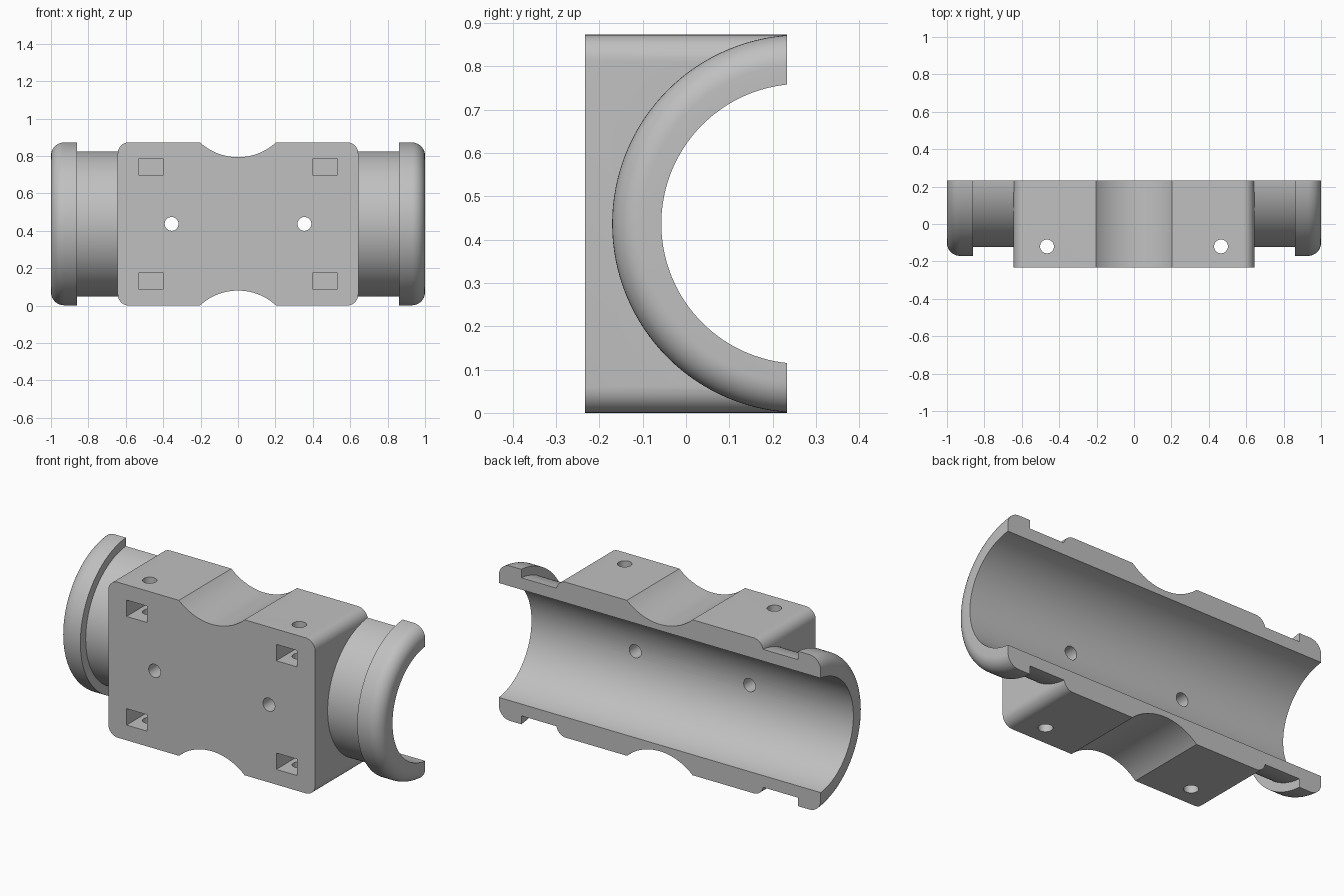
import bpy, bmesh, math
from mathutils import Matrix

cube = bpy.data.objects.get("Cube")
if cube:
    bpy.data.objects.remove(cube, do_unlink=True)

H = 0.873            # overall height
MID = H / 2          # height of the bore axis
AXIS_Y = 0.266       # depth of the bore axis
FRONT, BACK = -0.233, 0.233

grey = bpy.data.materials.new("plain_grey")
grey.use_nodes = True
colour = (0.53, 0.53, 0.53, 1)
grey.diffuse_color = colour
grey.node_tree.nodes["Principled BSDF"].inputs["Base Color"].default_value = colour


def finish(bm, name):
    bmesh.ops.recalc_face_normals(bm, faces=bm.faces[:])
    mesh = bpy.data.meshes.new(name)
    bm.to_mesh(mesh)
    bm.free()
    mesh.materials.append(grey)
    ob = bpy.data.objects.new(name, mesh)
    bpy.context.collection.objects.link(ob)
    return ob


def box(name, x0, x1, y0, y1, z0, z1):
    bm = bmesh.new()
    m = Matrix.Translation(((x0 + x1) / 2, (y0 + y1) / 2, (z0 + z1) / 2))
    bmesh.ops.create_cube(bm, size=1, matrix=m @ Matrix.Diagonal((x1 - x0, y1 - y0, z1 - z0, 1)))
    return finish(bm, name)


def cylinder(name, radius, length, centre, axis, sides):
    turn = {"x": Matrix.Rotation(math.pi / 2, 4, "Y"),
            "y": Matrix.Rotation(math.pi / 2, 4, "X"),
            "z": Matrix.Identity(4)}[axis]
    bm = bmesh.new()
    bmesh.ops.create_cone(bm, cap_ends=True, segments=sides, radius1=radius, radius2=radius,
                          depth=length, matrix=Matrix.Translation(centre) @ turn)
    return finish(bm, name)


def combine(target, tool, operation):
    mod = target.modifiers.new(operation.lower(), "BOOLEAN")
    mod.operation = operation
    mod.solver = "EXACT"
    mod.object = tool
    bpy.context.view_layer.objects.active = target
    bpy.ops.object.modifier_apply(modifier=mod.name)
    bpy.data.objects.remove(tool, do_unlink=True)


# Clamp block with rounded vertical-end corners
body = box("bearing_housing_half", -0.643, 0.643, FRONT, 0.5, 0, H)
bm = bmesh.new()
bm.from_mesh(body.data)
corners = [e for e in bm.edges if abs(e.verts[0].co.y - e.verts[1].co.y) > 0.1]
bmesh.ops.bevel(bm, geom=corners, offset=0.06, segments=10, profile=0.5, affect="EDGES")
bm.to_mesh(body.data)
bm.free()

# Turned sleeve: neck with a rounded collar at both ends
NECK, COLLAR, FILLET = 0.389, 0.4365, 0.07
half = [(0.86, NECK), (0.86, COLLAR)]
for i in range(11):
    a = math.pi / 2 * (1 - i / 10)
    half.append((1 - FILLET + FILLET * math.cos(a), COLLAR - FILLET + FILLET * math.sin(a)))
profile = [(-x, r) for x, r in reversed(half)] + half
SIDES = 128
bm = bmesh.new()
rings = []
for x, r in profile:
    angles = [2 * math.pi * k / SIDES for k in range(SIDES)]
    rings.append([bm.verts.new((x, AXIS_Y + r * math.cos(a), MID + r * math.sin(a))) for a in angles])
for a, b in zip(rings, rings[1:]):
    for k in range(SIDES):
        n = (k + 1) % SIDES
        bm.faces.new((a[k], a[n], b[n], b[k]))
bm.faces.new(rings[0])
bm.faces.new(rings[-1])
combine(body, finish(bm, "sleeve"), "UNION")

# Main bore and the flat parting face
cuts = [cylinder("bore", 0.323, 3, (0, AXIS_Y, MID), "x", SIDES),
        box("parting_cut", -2, 2, BACK, 2, -1, 2)]

# Scallops in the top and bottom
for z in (H + 0.22, -0.22):
    cuts.append(cylinder("scallop", 0.3, 2, (0, 0, z), "y", 128))

# Bolt holes, screw holes and nut pockets on both sides
for s in (-1, 1):
    cuts.append(cylinder("screw_hole", 0.037, 1, (s * 0.355, -0.2, MID), "y", 32))
    cuts.append(cylinder("bolt_hole", 0.037, 2, (s * 0.465, -0.12, MID), "z", 32))
    for z in (MID - 0.305, MID + 0.305):
        cuts.append(box("nut_pocket", s * 0.465 - 0.064, s * 0.465 + 0.064,
                        -0.5, -0.055, z - 0.046, z + 0.046))
for tool in cuts:
    combine(body, tool, "DIFFERENCE")

# One material and smooth round surfaces with crisp edges
body.data.materials.clear()
body.data.materials.append(grey)
for p in body.data.polygons:
    p.material_index = 0
bpy.ops.object.select_all(action="DESELECT")
body.select_set(True)
bpy.context.view_layer.objects.active = body
bpy.ops.object.shade_smooth_by_angle(angle=math.radians(30))
